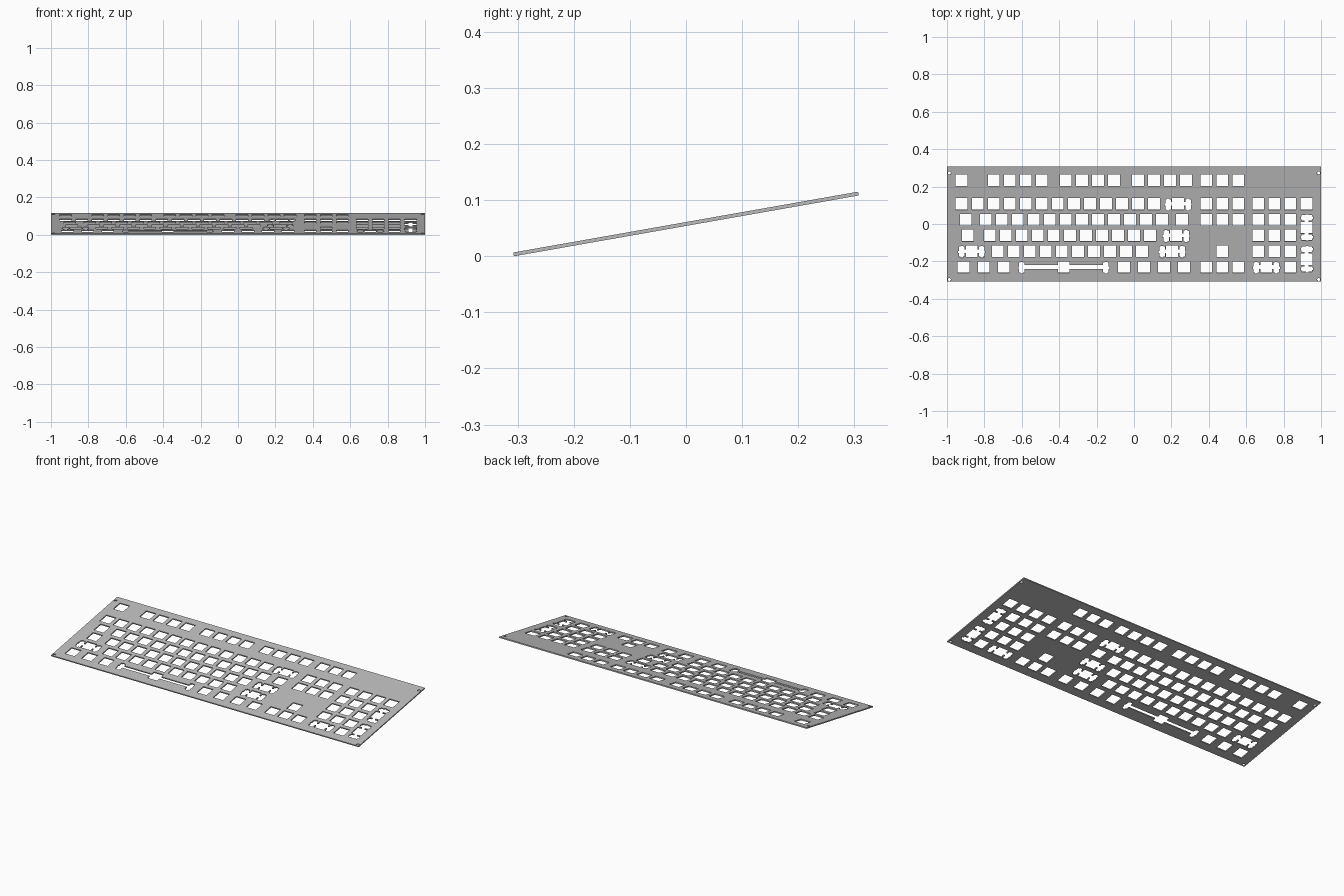
import bpy, bmesh, math
from mathutils import Matrix, Vector

cube = bpy.data.objects.get("Cube")
if cube:
    bpy.data.objects.remove(cube)

MM = 0.0045            # one millimetre in model units
U = 19.05 * MM         # key pitch
LENGTH, THICK = 0.624, 0.0068
TILT = math.radians(10)

curve = bpy.data.curves.new("plate_outline", 'CURVE')
curve.dimensions = '2D'
curve.fill_mode = 'BOTH'
curve.extrude = THICK / 2


def loop(points):
    spline = curve.splines.new('POLY')
    spline.points.add(len(points) - 1)
    for p, (x, y) in zip(spline.points, points):
        p.co = (x, y, 0, 1)
    spline.use_cyclic_u = True


def rect(w, h):
    return [(-w, -h), (w, -h), (w, h), (-w, h)]


def place(points, x, y, turn=False):
    """Put a millimetre outline at a key position, optionally a quarter turn."""
    if turn:
        points = [(-b, a) for a, b in points]
    loop([(x + a * MM, y + b * MM) for a, b in points])


def key_x(u):
    return (u - 11.25) * U


def row_y(r):
    return 0.238 - (r + 0.5 * (r > 0)) * U


def stabilised(d):
    """Switch hole joined by a channel to two notched slots at +-d."""
    s, n = 3.33, 1.65      # half widths of slot and of end notches
    low, high = -6.77, 5.53
    foot, head = -7.9, 6.45
    right = [(7, -7), (7, -2.3), (d - s, -2.3), (d - s, low), (d - n, low),
             (d - n, foot), (d + n, foot), (d + n, low), (d + s, low),
             (d + s, -2.3), (d + s + 0.8, -2.3), (d + s + 0.8, 0.5),
             (d + s, 0.5), (d + s, high), (d + n, high), (d + n, head),
             (d - n, head), (d - n, high), (d - s, high), (d - s, 2.3),
             (7, 2.3), (7, 7)]
    return right + [(-x, y) for x, y in reversed(right)]


def run(start, count, step=1):
    return [start + i * step for i in range(count)]


# Plate border
loop(rect(1, LENGTH / 2))

# Plain switch holes, row by row from the back
nav, pad = run(15.75, 3), run(19, 3)
rows = [
    [0.5] + run(2.5, 4) + run(7, 4) + run(11.5, 4) + nav,
    run(0.5, 13) + nav + pad + [22],
    [0.75] + run(2, 12) + [14.25] + nav + pad,
    [0.875] + run(2.25, 11) + pad,
    run(2.75, 10) + [16.75] + pad,
    run(0.625, 3, 1.25) + run(10.625, 4, 1.25) + nav + [21],
]
for r, keys in enumerate(rows):
    for k in keys:
        place(rect(7, 7), key_x(k), row_y(r))

# Wide keys, tall keys and the long bar
wide = stabilised(11.9)
for k, r in ((14, 1), (13.875, 3), (1.125, 4), (13.625, 4), (19.5, 5)):
    place(wide, key_x(k), row_y(r))
for r in (2.5, 4.5):
    place(wide, key_x(22), row_y(r), turn=True)
place(stabilised(50), key_x(6.875), row_y(5))

# Corner screw holes
for x in (-0.987, 0.987):
    for y in (-0.301, 0.277):
        loop([(x + 0.0085 * math.cos(a), y + 0.0085 * math.sin(a))
              for a in (i * math.tau / 16 for i in range(16))])

# Turn the filled outline into a tilted solid sheet
helper = bpy.data.objects.new("plate_helper", curve)
bpy.context.collection.objects.link(helper)
bpy.context.view_layer.update()
graph = bpy.context.evaluated_depsgraph_get()
mesh = bpy.data.meshes.new_from_object(helper.evaluated_get(graph))
bpy.data.objects.remove(helper)
bpy.data.curves.remove(curve)

bm = bmesh.new()
bm.from_mesh(mesh)
bmesh.ops.remove_doubles(bm, verts=bm.verts, dist=0.00001)
bmesh.ops.recalc_face_normals(bm, faces=bm.faces)
bmesh.ops.transform(bm, matrix=Matrix.Rotation(TILT, 4, 'X'), verts=bm.verts)
bmesh.ops.translate(bm, verts=bm.verts,
                    vec=Vector((0, 0, -min(v.co.z for v in bm.verts))))
for f in bm.faces:
    f.smooth = False
    f.material_index = 0
bm.to_mesh(mesh)
bm.free()

# Bare metal grey
metal = bpy.data.materials.new("metal_grey")
metal.use_nodes = True
grey = (0.5, 0.5, 0.5, 1)
metal.diffuse_color = grey
metal.node_tree.nodes["Principled BSDF"].inputs["Base Color"].default_value = grey
mesh.materials.clear()
mesh.materials.append(metal)

mesh.name = "switch_plate"
plate = bpy.data.objects.new("switch_plate", mesh)
bpy.context.collection.objects.link(plate)
